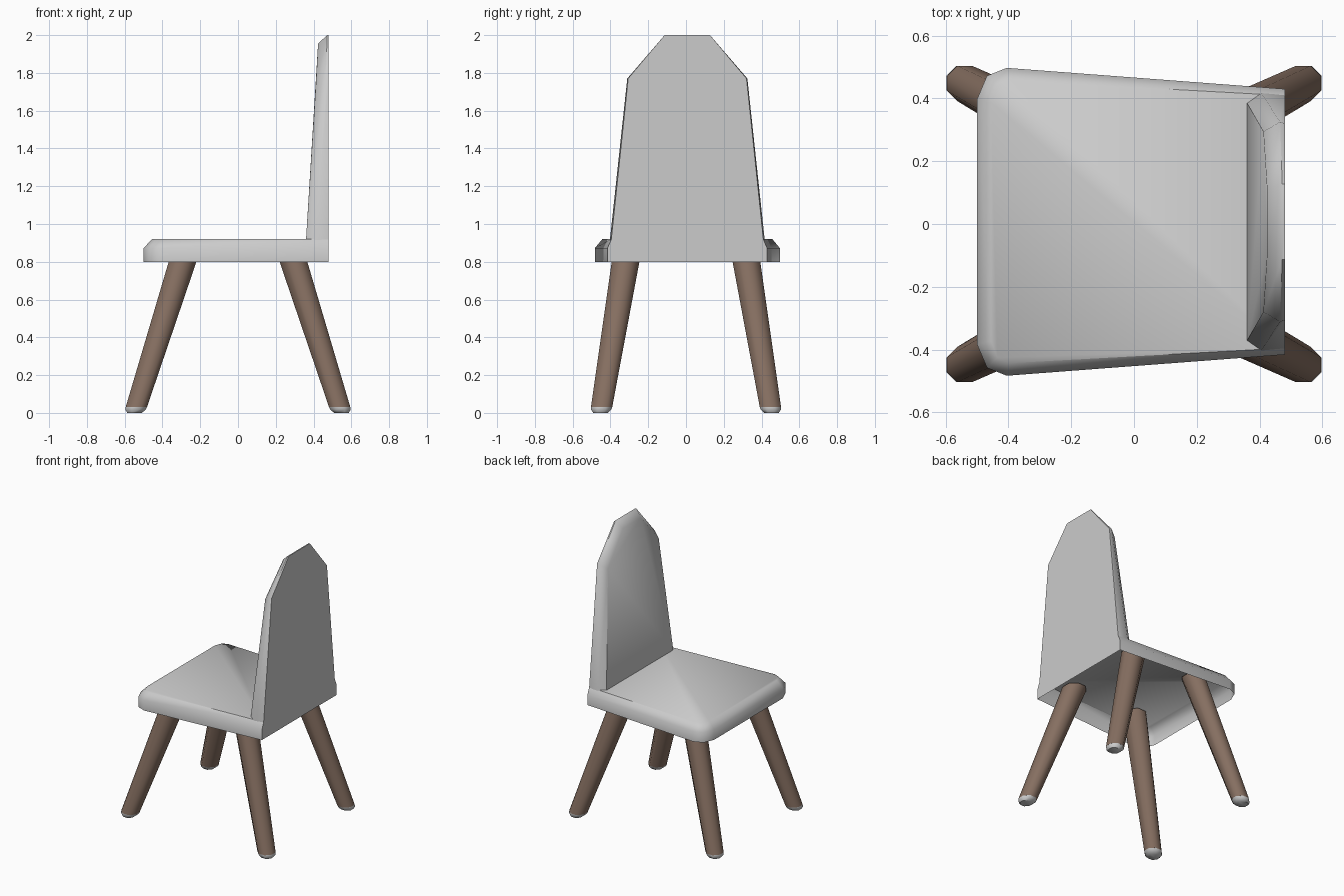
import bpy, bmesh, math
from mathutils import Vector

if "Cube" in bpy.data.objects:
    bpy.data.objects.remove(bpy.data.objects["Cube"])

CY = 0.007  # the seat sits slightly off centre in y

wood = bpy.data.materials.new("brown_wood")
wood.diffuse_color = (0.24, 0.16, 0.12, 1)
wood.use_nodes = True
wood.node_tree.nodes["Principled BSDF"].inputs["Base Color"].default_value = wood.diffuse_color


def loft(name, rings, closed=True, cap_first=False, cap_last=False, mat=None):
    bm = bmesh.new()
    loops = [[bm.verts.new(p) for p in r] for r in rings]
    n = len(rings[0])
    for a, b in zip(loops, loops[1:]):
        for i in range(n if closed else n - 1):
            j = (i + 1) % n
            bm.faces.new((a[i], a[j], b[j], b[i]))
    if cap_first:
        bm.faces.new(loops[0][::-1])
    if cap_last:
        bm.faces.new(loops[-1])
    bmesh.ops.recalc_face_normals(bm, faces=bm.faces[:])
    me = bpy.data.meshes.new(name)
    bm.to_mesh(me)
    bm.free()
    ob = bpy.data.objects.new(name, me)
    bpy.context.collection.objects.link(ob)
    if mat:
        me.materials.append(mat)
    bpy.ops.object.select_all(action='DESELECT')
    ob.select_set(True)
    bpy.context.view_layer.objects.active = ob
    bpy.ops.object.shade_smooth_by_angle(angle=math.radians(50))
    return ob


def mirror_y(half):
    # half outline on +y, completed on -y
    pts = half + [(x, -y, z) for x, y, z in reversed(half)]
    return [(x, y + CY, z) for x, y, z in pts]


# seat: shell open at the bottom, with chamfered rim
outer = [(0.48, 0.423), (-0.405, 0.49), (-0.468, 0.465), (-0.5, 0.39)]
top = [(0.48, 0.402), (-0.395, 0.45), (-0.435, 0.432), (-0.455, 0.38)]
seat_rings = [mirror_y([(x, y, z) for x, y in o])
              for o, z in ((outer, 0.80), (outer, 0.872), (top, 0.92))]
loft("seat", seat_rings, cap_last=True)

# backrest: flat rear, rounded rim, leaning front face
rear = [(0.48, 0.403, 0.915), (0.48, 0.313, 1.77), (0.48, 0.12, 2.0)]
rim = [(0.405, 0.41, 0.915), (0.465, 0.318, 1.77), (0.472, 0.12, 2.0)]
face = [(0.36, 0.378, 0.915), (0.412, 0.287, 1.74), (0.424, 0.10, 1.955)]
loft("backrest", [mirror_y(r) for r in (rear, rim, face)],
     closed=False, cap_first=True, cap_last=True)


def octagon(c, r):
    return [c + Vector((r * math.cos(a), r * math.sin(a), 0))
            for a in (math.pi / 8 + i * math.pi / 4 for i in range(8))]


# splayed legs with pale foot caps
for xn, sx in (("left", -1), ("right", 1)):
    for yn, sy in (("front", -1), ("back", 1)):
        def at(z):
            return Vector((sx * (0.548 - 0.318 * z), sy * (0.452 - 0.165 * z), z))
        loft(f"{yn}_{xn}_leg", [octagon(at(0.03), 0.061), octagon(at(0.91), 0.082)],
             cap_first=True, cap_last=True, mat=wood)
        loft(f"{yn}_{xn}_foot", [octagon(at(0), 0.042), octagon(at(0.018), 0.059),
                                 octagon(at(0.032), 0.061)],
             cap_first=True)
